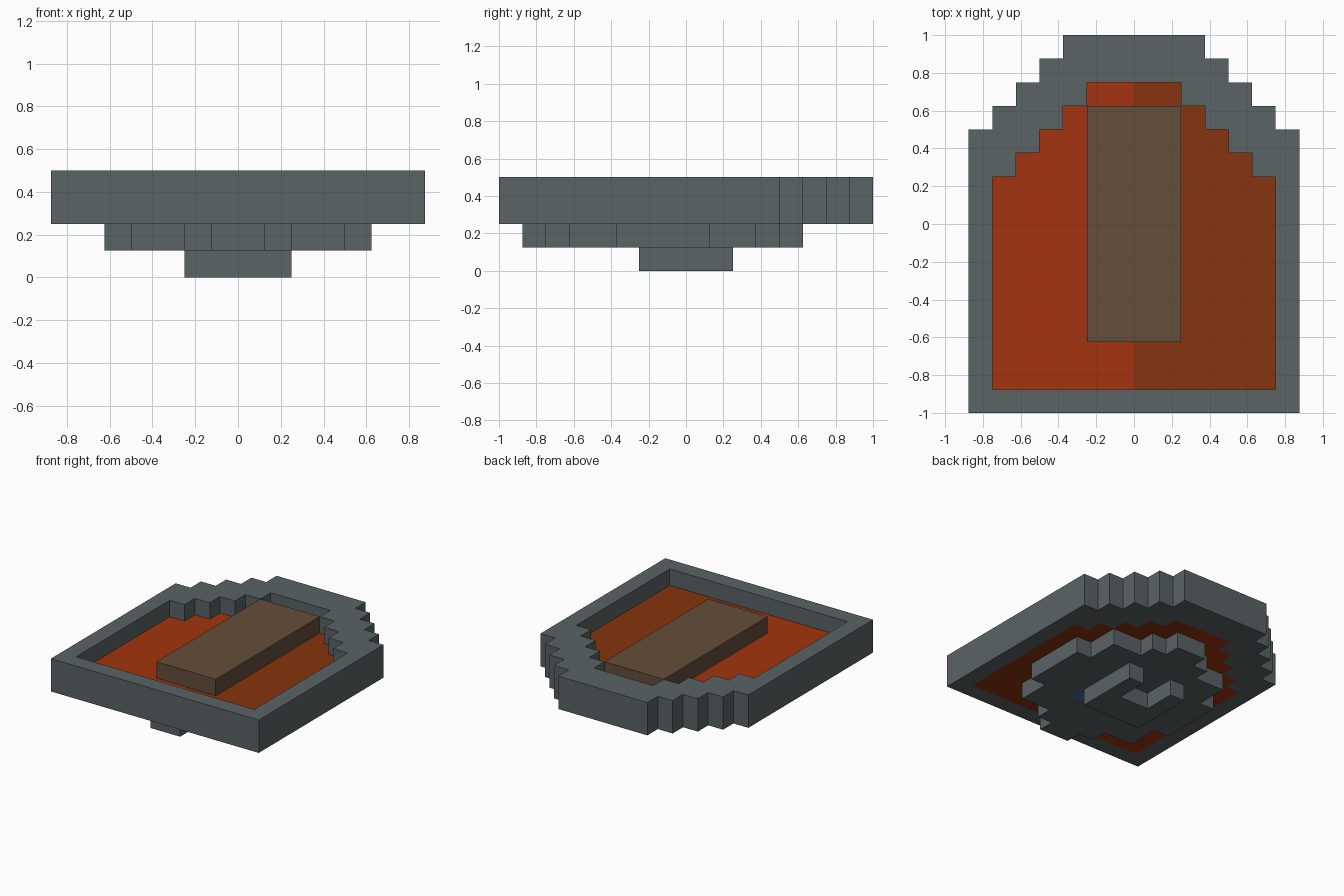
import bpy, bmesh
from mathutils import Vector

cube = bpy.data.objects.get("Cube")
if cube:
    bpy.data.objects.remove(cube, do_unlink=True)


def material(name, rgb):
    mat = bpy.data.materials.new(name)
    mat.use_nodes = True
    mat.diffuse_color = (*rgb, 1)
    mat.node_tree.nodes["Principled BSDF"].inputs["Base Color"].default_value = (*rgb, 1)
    return mat


GRAY = material("slate gray", (0.102, 0.125, 0.130))
RED = material("rust orange", (0.371, 0.034, 0.0044))
DARK_RED = material("dark rust", (0.238, 0.034, 0.0044))
BROWN = material("wood brown", (0.127, 0.074, 0.042))
BLUE = material("blue", (0.05, 0.16, 0.42))


def half_outline(bands):
    """Right half of a stepped outline from (half width, y start, y end) bands."""
    return [p for w, y0, y1 in bands for p in ((w, y0), (w, y1))]


def mirrored(half):
    return half + [(-x, y) for x, y in reversed(half)]


def box(x0, x1, y0, y1):
    return [(x0, y0), (x1, y0), (x1, y1), (x0, y1)]


def slab(name, loops, z0, z1, mat):
    """Extrude an outline (with optional hole loops) between two heights."""
    bm = bmesh.new()
    edges = []
    for loop in loops:
        vs = [bm.verts.new((x, y, z0)) for x, y in loop]
        edges += [bm.edges.new((vs[i - 1], vs[i])) for i in range(len(vs))]
    bmesh.ops.triangle_fill(bm, edges=edges, use_beauty=True, normal=(0, 0, 1))
    top = bmesh.ops.extrude_face_region(bm, geom=bm.faces[:], use_keep_orig=True)
    verts = [g for g in top["geom"] if isinstance(g, bmesh.types.BMVert)]
    bmesh.ops.translate(bm, verts=verts, vec=Vector((0, 0, z1 - z0)))
    bmesh.ops.recalc_face_normals(bm, faces=bm.faces[:])
    mesh = bpy.data.meshes.new(name)
    bm.to_mesh(mesh)
    bm.free()
    mesh.materials.append(mat)
    obj = bpy.data.objects.new(name, mesh)
    bpy.context.collection.objects.link(obj)
    return obj


# Stepped outlines
outer = half_outline([(0.875, -1, 0.5), (0.75, 0.5, 0.625), (0.625, 0.625, 0.75),
                      (0.5, 0.75, 0.875), (0.375, 0.875, 1)])
inner = half_outline([(0.75, -0.875, 0.25), (0.625, 0.25, 0.375), (0.5, 0.375, 0.5),
                      (0.375, 0.5, 0.625), (0.25, 0.625, 0.75)])
disc = half_outline([(0.125, -0.875, -0.75), (0.25, -0.75, -0.625), (0.5, -0.625, -0.375),
                     (0.625, -0.375, 0.125), (0.5, 0.125, 0.375), (0.25, 0.375, 0.5),
                     (0.125, 0.5, 0.625)])
foot = [(0.25, -0.25), (0.25, 0.25), (0.125, 0.25), (0.125, 0)]
strip = box(-0.25, 0.25, -0.375, -0.25)

# Raised frame
slab("rim", [mirrored(outer), mirrored(inner)], 0.25, 0.5, GRAY)

# Two-tone floor inside the frame
half_floor = [(0, -0.875)] + inner + [(0, 0.75)]
slab("floor_left", [half_floor], 0.25, 0.375, DARK_RED)
slab("floor_right", [[(-x, y) for x, y in half_floor]], 0.25, 0.375, RED)

# Central plank on the floor
slab("plank", [box(-0.25, 0.25, -0.625, 0.625)], 0.375, 0.5, BROWN)

# Stepped disc underneath with an inlaid strip
slab("under_disc", [mirrored(disc), strip], 0.125, 0.25, GRAY)
slab("inlaid_strip", [strip], 0.125, 0.25, BLUE)

# Notched foot
slab("foot", [mirrored(foot)], 0, 0.125, GRAY)
